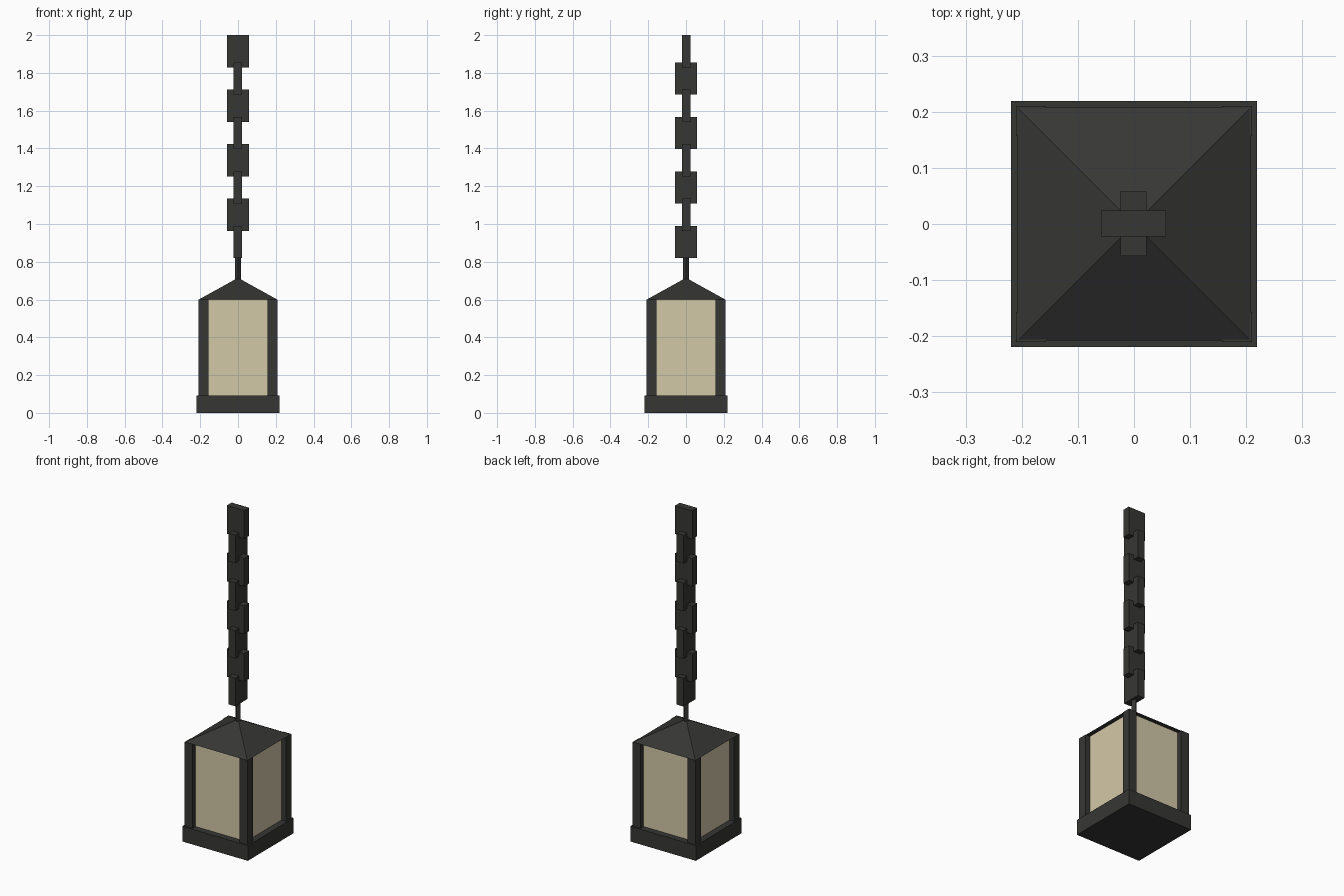
import bpy, math

if "Cube" in bpy.data.objects:
    bpy.data.objects.remove(bpy.data.objects["Cube"])


def material(name, rgb):
    m = bpy.data.materials.new(name)
    m.diffuse_color = (*rgb, 1)
    m.use_nodes = True
    m.node_tree.nodes["Principled BSDF"].inputs["Base Color"].default_value = m.diffuse_color
    return m


iron = material("dark_iron", (0.037, 0.037, 0.035))
glass = material("cream_glass", (0.65, 0.58, 0.39))


def box(name, x, y, z, mat):
    """Box from (min, max) pairs on each axis."""
    bpy.ops.mesh.primitive_cube_add(
        size=1, location=[sum(p) / 2 for p in (x, y, z)])
    ob = bpy.context.object
    ob.name = name
    ob.scale = [p[1] - p[0] for p in (x, y, z)]
    bpy.ops.object.transform_apply(location=False, rotation=False, scale=True)
    ob.data.materials.append(mat)
    return ob


def four_sided(name, r1, r2, z0, z1, turn):
    """Square cone or prism between two heights."""
    bpy.ops.mesh.primitive_cone_add(
        vertices=4, radius1=r1, radius2=r2, depth=z1 - z0,
        location=(0, 0, (z0 + z1) / 2), rotation=(0, 0, turn))
    ob = bpy.context.object
    ob.name = name
    ob.data.materials.append(iron)
    return ob


# Lantern body: base slab, recessed glass, corner posts
box("base", (-0.219, 0.219), (-0.219, 0.219), (0, 0.092), iron)
box("glass_panes", (-0.18, 0.18), (-0.18, 0.18), (0.09, 0.6), glass)
for sx in (-1, 1):
    for sy in (-1, 1):
        xs = sorted((sx * 0.157, sx * 0.21))
        ys = sorted((sy * 0.157, sy * 0.21))
        box("corner_post", xs, ys, (0.09, 0.601), iron)

# Pyramid roof and the thin rod above it
four_sided("roof", 0.208 * math.sqrt(2), 0, 0.6, 0.715, math.pi / 4)
four_sided("hanger_rod", 0.017, 0.017, 0.69, 0.83, 0)

# Chain of flat links, alternately turned a quarter
for i in range(8):
    z = 0.82 + i * 0.1442
    wide, thin = (-0.059, 0.057), (-0.024, 0.022)
    x, y = (wide, thin) if i % 2 else (thin, wide)
    y = (-y[1], -y[0])
    box("chain_link", x, y, (z, z + 0.1706), iron)
